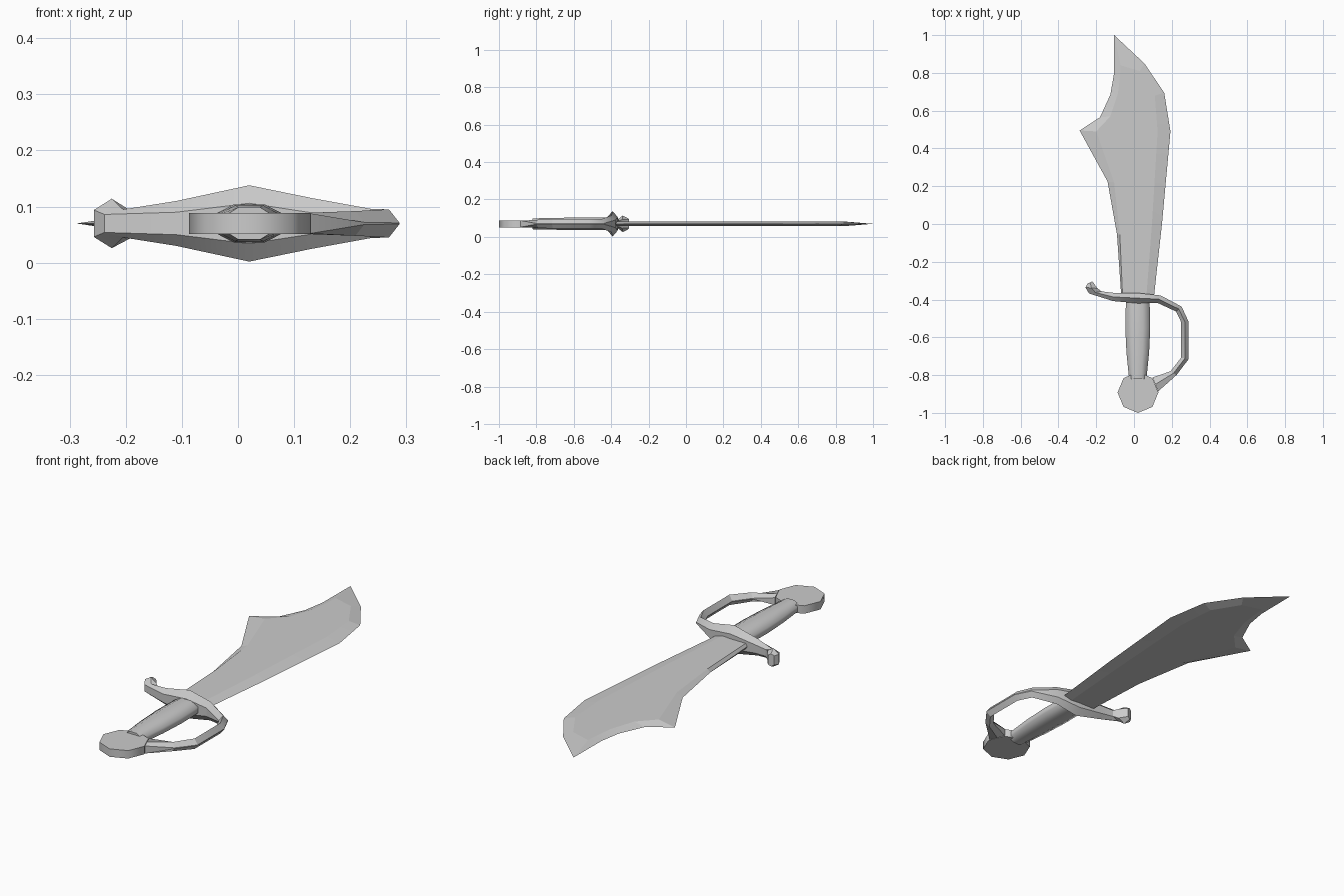
import bpy, bmesh, math

ZC = 0.07  # height of the flat symmetry plane

steel = bpy.data.materials.new("grey_steel")
steel.diffuse_color = (0.6, 0.6, 0.6, 1)


def finish(name, bm, angle):
    bmesh.ops.recalc_face_normals(bm, faces=bm.faces)
    mesh = bpy.data.meshes.new(name)
    bm.to_mesh(mesh)
    bm.free()
    mesh.materials.append(steel)
    ob = bpy.data.objects.new(name, mesh)
    bpy.context.collection.objects.link(ob)
    bpy.ops.object.select_all(action='DESELECT')
    ob.select_set(True)
    bpy.context.view_layer.objects.active = ob
    bpy.ops.object.shade_smooth_by_angle(angle=math.radians(angle))
    return ob


def loft(name, rings, angle):
    """Skin closed rings of points and cap both ends."""
    bm = bmesh.new()
    rows = [[bm.verts.new(p) for p in ring] for ring in rings]
    n = len(rows[0])
    for a, b in zip(rows, rows[1:]):
        for i in range(n):
            j = (i + 1) % n
            bm.faces.new((a[i], a[j], b[j], b[i]))
    bm.faces.new(rows[0])
    bm.faces.new(rows[-1])
    return finish(name, bm, angle)


# Blade: sharp outline at mid height, raised flat on both sides
# (edge x, edge y, flat x, flat y)
blade = [
    (-0.105, 1.0, -0.07, 0.84), (0.055, 0.85, 0.03, 0.81),
    (0.16, 0.695, 0.11, 0.68), (0.193, 0.49, 0.125, 0.49),
    (0.148, 0.0, 0.095, 0.0), (0.105, -0.39, 0.065, -0.39),
    (-0.067, -0.39, -0.06, -0.39), (-0.09, -0.055, -0.075, -0.055),
    (-0.14, 0.225, -0.105, 0.22), (-0.288, 0.495, -0.2, 0.49),
    (-0.18, 0.565, -0.125, 0.57), (-0.125, 0.685, -0.085, 0.69),
    (-0.107, 0.79, -0.075, 0.77),
]
T = 0.013
loft("blade", [[(c, d, ZC - T) for a, b, c, d in blade],
               [(a, b, ZC) for a, b, c, d in blade],
               [(c, d, ZC + T) for a, b, c, d in blade]], 5)

# Grip: swelling flattened eight-sided handle
grip = [(-0.82, 0.046, 0.029), (-0.68, 0.06, 0.032), (-0.55, 0.066, 0.034),
        (-0.45, 0.064, 0.034), (-0.39, 0.06, 0.033)]
K = math.cos(math.pi / 8)
angles = [math.pi / 8 + i * math.pi / 4 for i in range(8)]
loft("grip", [[(0.02 + rx / K * math.cos(t), y, ZC + rz / K * math.sin(t)) for t in angles]
              for y, rx, rz in grip], 65)

# Pommel: flat octagonal disc
loft("pommel", [[(0.021 + 0.108 * math.cos(i * math.pi / 4),
                  -0.892 + 0.108 * math.sin(i * math.pi / 4), ZC + s * 0.019)
                 for i in range(8)] for s in (-1, 1)], 50)

# Guard and knuckle bow: ridged strip from curled knob to pommel
# (outer x, y, inner x, y, side half height, ridge half height)
guard = [
    (-0.22, -0.304, -0.246, -0.315, 0.022, 0.03),
    (-0.193, -0.341, -0.257, -0.336, 0.024, 0.044),
    (-0.172, -0.357, -0.238, -0.368, 0.016, 0.025),
    (-0.11, -0.364, -0.11, -0.408, 0.02, 0.04),
    (0.02, -0.365, 0.02, -0.42, 0.036, 0.068),
    (0.14, -0.378, 0.125, -0.418, 0.02, 0.045),
    (0.252, -0.437, 0.222, -0.463, 0.003, 0.026),
    (0.288, -0.515, 0.25, -0.52, 0.001, 0.025),
    (0.288, -0.717, 0.25, -0.707, 0.001, 0.025),
    (0.225, -0.8, 0.193, -0.78, 0.002, 0.022),
    (0.128, -0.886, 0.098, -0.812, 0.018, 0.0185),
]
loft("guard", [[(a, b, ZC - s), (a, b, ZC + s),
                ((a + c) / 2, (b + d) / 2, ZC + r),
                (c, d, ZC + s), (c, d, ZC - s),
                ((a + c) / 2, (b + d) / 2, ZC - r)]
               for a, b, c, d, s, r in guard], 25)
